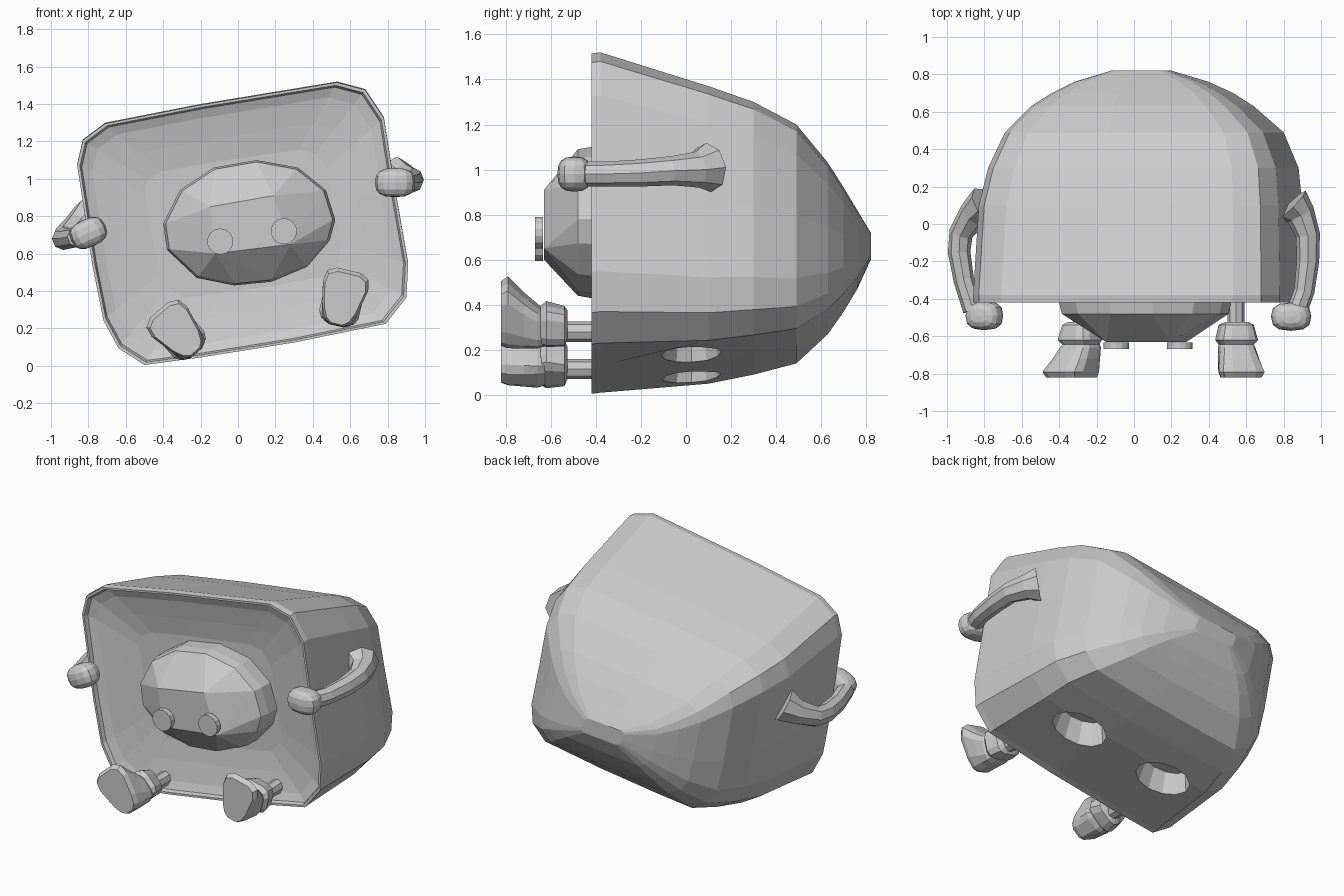
import bpy, bmesh, math
from mathutils import Vector, Matrix

cube = bpy.data.objects.get("Cube")
if cube:
    bpy.data.objects.remove(cube, do_unlink=True)

grey = bpy.data.materials.new("plain grey")
grey.use_nodes = True
grey.diffuse_color = (0.6, 0.6, 0.6, 1)
grey.node_tree.nodes["Principled BSDF"].inputs["Base Color"].default_value = (0.6, 0.6, 0.6, 1)


def finish(bm, name):
    bmesh.ops.recalc_face_normals(bm, faces=bm.faces)
    mesh = bpy.data.meshes.new(name)
    bm.to_mesh(mesh)
    bm.free()
    mesh.materials.append(grey)
    obj = bpy.data.objects.new(name, mesh)
    bpy.context.collection.objects.link(obj)
    return obj


def loft(name, rings):
    """Skin a list of equal-length point rings and cap both ends."""
    bm = bmesh.new()
    loops = [[bm.verts.new(p) for p in ring] for ring in rings]
    n = len(loops[0])
    for a, b in zip(loops, loops[1:]):
        for i in range(n):
            j = (i + 1) % n
            bm.faces.new((a[i], a[j], b[j], b[i]))
    bm.faces.new(loops[0])
    bm.faces.new(loops[-1])
    return finish(bm, name)


def tube(name, path, radii, sides=8):
    """Round limb along a path with a radius at each point."""
    pts = [Vector(p) for p in path]
    rings = []
    for i, p in enumerate(pts):
        d = (pts[min(i + 1, len(pts) - 1)] - pts[max(i - 1, 0)]).normalized()
        u = d.cross(Vector((0, 0, 1))).normalized()
        v = u.cross(d)
        rings.append([p + radii[i] * (u * math.cos(t) + v * math.sin(t))
                      for t in (math.tau * k / sides for k in range(sides))])
    return loft(name, rings)


# Body: tilted rounded box outline, tapering to a blunt back
outline = [(-.50, .01), (-.64, .10), (-.72, .25), (-.78, .55), (-.86, 1.08), (-.83, 1.21),
           (-.71, 1.30), (-.2, 1.40), (.53, 1.52), (.68, 1.48), (.78, 1.33), (.84, .95),
           (.91, .55), (.90, .37), (.79, .23), (.3, .13), (-.2, .05)]
rim = (-.86, .91, .005, 1.515)
sections = [(-.42, *rim), (-.38, -.86, .91, .01, 1.52), (.1, -.83, .90, .05, 1.37),
            (.3, -.78, .88, .09, 1.30), (.49, -.69, .80, .14, 1.20), (.63, -.55, .64, .27, 1.03),
            (.70, -.44, .53, .37, .92), (.76, -.32, .40, .47, .82), (.82, -.12, .2, .60, .72)]


def body_ring(y, x0, x1, z0, z1, inset=0.0):
    x0, x1, z0, z1 = x0 + inset, x1 - inset, z0 + inset, z1 - inset
    return [(x0 + (x + .86) / 1.77 * (x1 - x0), y, z0 + (z - .01) / 1.51 * (z1 - z0))
            for x, z in outline]


# Shallow dished front panel inside a thin rim
dish = [body_ring(y, *rim, inset=i)
        for y, i in ((-.33, .36), (-.35, .22), (-.375, .08), (-.395, .025), (-.42, .015))]
body = loft("body_shell", dish + [body_ring(*s) for s in sections])

# Two oval leg sockets sunk into the underside
for x, z in ((-.21, .09), (.45, .2)):
    bm = bmesh.new()
    tilt = Matrix.Translation((x, .025, z)) @ Matrix.Rotation(math.radians(-10), 4, 'Y')
    bmesh.ops.create_cone(bm, cap_ends=True, segments=12, radius1=.15, radius2=.11, depth=.26,
                          matrix=tilt @ Matrix.Diagonal((1.4, 1, 1, 1)))
    cutter = finish(bm, "leg_socket_cutter")
    cutter.hide_render = True
    mod = body.modifiers.new("leg_socket", 'BOOLEAN')
    mod.operation, mod.solver, mod.object = 'DIFFERENCE', 'EXACT', cutter
    bpy.context.view_layer.objects.active = body
    bpy.ops.object.modifier_apply(modifier=mod.name)
    bpy.data.objects.remove(cutter, do_unlink=True)

# Faceted head with a flat face plane, set into the panel
brow = [(-.40, .76), (-.31, .94), (-.13, 1.06), (.10, 1.10), (.32, 1.06), (.47, .94),
        (.52, .78), (.49, .67), (.37, .53), (.18, .45), (-.02, .43), (-.22, .47), (-.38, .62)]
bm = bmesh.new()
for y, s in ((-.48, .97), (-.42, 1), (-.31, 1)):
    for x, z in brow:
        bm.verts.new((.06 + (x - .06) * s, y, .765 + (z - .765) * s))
for x, z in ((-.15, .85), (.19, .91), (.28, .65), (-.12, .60)):
    bm.verts.new((x, -.63, z))
bmesh.ops.convex_hull(bm, input=bm.verts)
finish(bm, "head")

# Round eyes
for name, x, z in (("right_eye", -.095, .665), ("left_eye", .245, .72)):
    bm = bmesh.new()
    bmesh.ops.create_cone(bm, cap_ends=True, segments=14, radius1=.07, radius2=.07, depth=.035,
                          matrix=Matrix.Translation((x, -.652, z)) @ Matrix.Rotation(math.pi / 2, 4, 'X'))
    finish(bm, name)

# Arms, flared where they meet the body
arm_radii = (.11, .08, .065, .06, .055, .055)
tube("left_arm", [(.84, .10, 1.01), (.89, .05, 1.0), (.93, -.06, .995), (.93, -.2, .985),
                  (.91, -.36, .98), (.87, -.47, .98)], arm_radii)
tube("right_arm", [(-.79, .10, .79), (-.86, .05, .74), (-.925, -.05, .69), (-.935, -.15, .68),
                   (-.91, -.3, .68), (-.86, -.46, .69)], arm_radii)

# Chunky mitten hands
for name, centre, size, turn in (("left_hand", (.84, -.495, .98), (.108, .076, .078), 0),
                                 ("right_hand", (-.80, -.49, .71), (.10, .078, .075), -25)):
    bm = bmesh.new()
    bmesh.ops.create_uvsphere(bm, u_segments=12, v_segments=8, radius=1)
    for v in bm.verts:
        v.co = [math.copysign(abs(c) ** .75, c) for c in v.co]
    bm.transform(Matrix.Translation(centre) @ Matrix.Rotation(math.radians(turn), 4, 'Y')
                 @ Matrix.Diagonal((*size, 1)))
    finish(bm, name)


# Legs, cuffs and boots; "toe" is the direction the toe points, seen from the front
def leg(side, x, z, toe):
    u = Vector((toe[0], 0, toe[1])).normalized()
    v = Vector((u.z, 0, -u.x))
    base = Vector((x, 0, z))

    def section(y, low, high, heel, tip):
        mid, half = (low + high) / 2, (high - low) / 2
        ring = []
        for k in range(12):
            c, s = math.cos(math.tau * (k + .5) / 12), math.sin(math.tau * (k + .5) / 12)
            c, s = (math.copysign(abs(t) ** .6, t) for t in (c, s))
            wide = heel + (tip - heel) * (c + 1) / 2
            ring.append(base + u * (mid + half * c) + v * (wide * s) + Vector((0, y, 0)))
        return ring

    tube(side + "_leg", [(x, -.58, z - .02), (x, -.46, z - .02), (x, -.33, z - .02)],
         (.045, .045, .045))
    loft(side + "_cuff", [section(-.525, -.05, .07, .06, .06), section(-.54, -.08, .09, .09, .09),
                          section(-.62, -.08, .11, .11, .11), section(-.645, -.07, .09, .09, .09)])
    loft(side + "_boot", [section(-.625, -.08, .07, .08, .08), section(-.66, -.09, .10, .09, .10),
                          section(-.72, -.09, .15, .085, .12), section(-.79, -.09, .22, .08, .145),
                          section(-.82, -.08, .20, .07, .13)])


leg("right", -.28, .135, (-.6, .7))
leg("left", .545, .30, (.22, .95))
